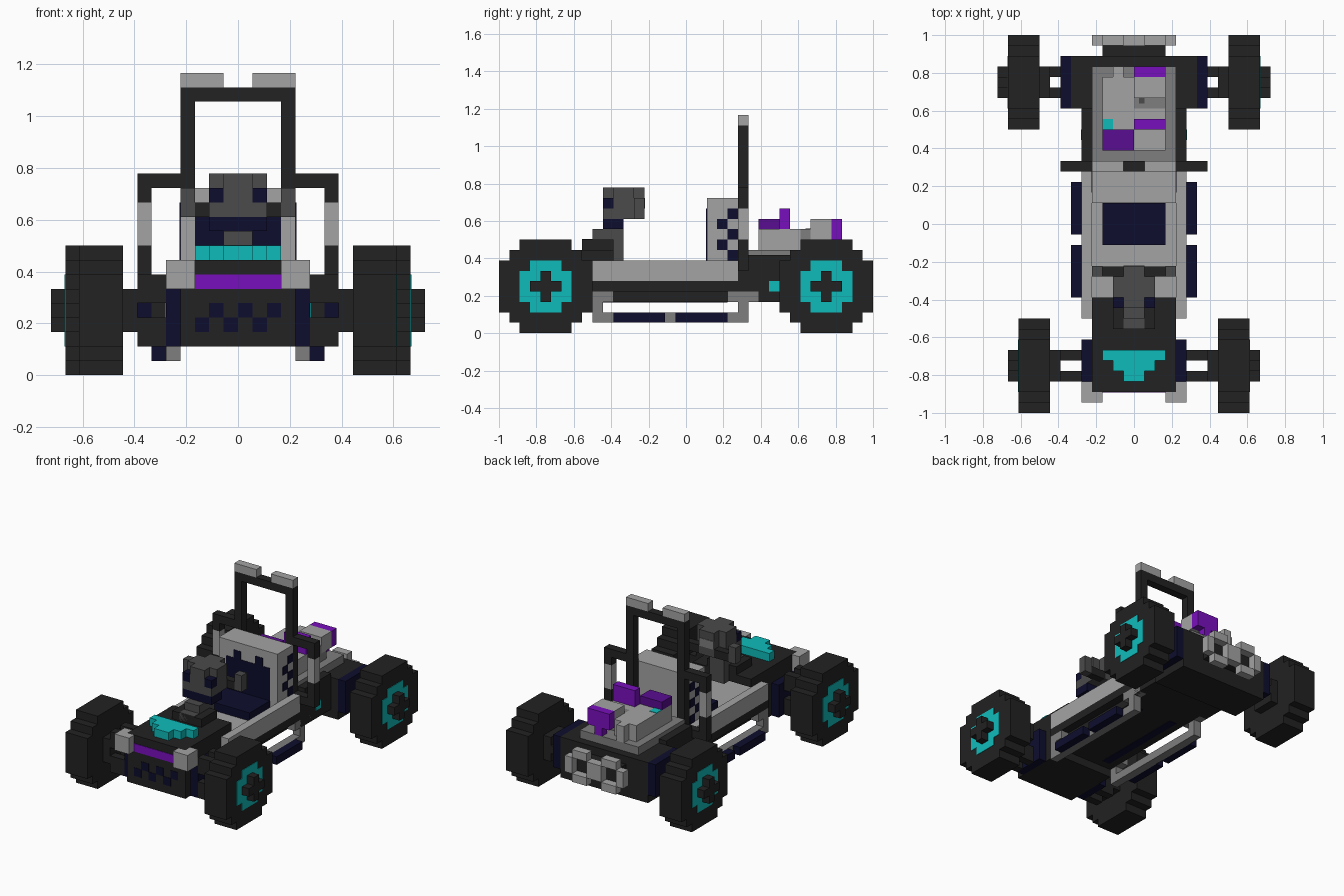
import bpy
import bmesh
from mathutils import Vector

UNIT = 1 / 18  # one block
THIN = 0.06    # painted plate thickness, in blocks

cube = bpy.data.objects.get("Cube")
if cube:
    bpy.data.objects.remove(cube, do_unlink=True)


def material(name, r, g, b):
    mat = bpy.data.materials.new(name)
    mat.use_nodes = True
    mat.diffuse_color = (r, g, b, 1)
    mat.node_tree.nodes["Principled BSDF"].inputs["Base Color"].default_value = (r, g, b, 1)
    return mat


BLACK = material("black", .016, .016, .016)
LIGHT = material("light grey", .37, .37, .37)
MID = material("mid grey", .21, .21, .21)
DARK = material("dark grey", .07, .07, .07)
NAVY = material("navy", .004, .004, .027)
CYAN = material("cyan", .005, .5, .5)
PURPLE = material("purple", .19, .005, .51)
VIOLET = material("deep violet", .1, .004, .28)


def part(name, mat, *boxes, mirror=False):
    """Join boxes given as x, y and z ranges in blocks; optionally mirror over x."""
    bm = bmesh.new()
    todo = list(boxes)
    if mirror:
        todo += [((-x[1], -x[0]), y, z) for x, y, z in boxes]
    for ranges in todo:
        low, high = (Vector(v) * UNIT for v in zip(*ranges))
        verts = bmesh.ops.create_cube(bm, size=1)["verts"]
        for v in verts:
            v.co = [(a + b) / 2 + c * (b - a) for a, b, c in zip(low, high, v.co)]
    mesh = bpy.data.meshes.new(name)
    bm.to_mesh(mesh)
    bm.free()
    mesh.materials.append(mat)
    obj = bpy.data.objects.new(name, mesh)
    bpy.context.collection.objects.link(obj)
    return obj


def disc(x, y, z, shape):
    """Stepped round slab: each (half length, half height) pair is one box."""
    return [(x, (y - a, y + a), (z - b, z + b)) for a, b in shape]


# Wheels, hubs and rims
TYRE = [(4.5, 2.5), (3.5, 3.5), (2.5, 4.5)]
RIM = [(2.5, 1.5), (1.5, 2.5)]
CROSS = [(1.5, .5), (.5, 1.5)]
for label, x, y in (("front", 8, -13.5), ("rear", 9, 13.5)):
    z = 4.5
    part(label + "_tyres", BLACK, *disc((x, x + 3), y, z, TYRE), mirror=True)
    part(label + "_rims", CYAN, *disc((x + 3 - THIN, x + 3 + THIN), y, z, RIM), mirror=True)
    part(label + "_hubs", BLACK, *disc((x + 3, x + 4), y, z, CROSS),
         *disc((x - 1, x), y, z, [(1.5, 1.5)]), mirror=True)

# Suspension
arms = [((5, 7), (y, y + 1), z) for y in (-15, -13) for z in ((2, 4), (5, 7))]
part("front_arms", BLACK, *arms, mirror=True)
part("front_mounts", NAVY, ((4, 5), (-15, -11), (2, 6)), mirror=True)
part("rear_axle", BLACK, ((-6, 6), (11, 16), (2, 7)))
part("rear_mounts", NAVY, ((6, 7), (11, 16), (3, 7)), mirror=True)
part("rear_arms", BLACK, *[((7, 8), (y, y + 1), (4, 5)) for y in (12, 14)], mirror=True)

# Nose and hood
part("nose", BLACK, ((-4, 4), (-16, -9), (2, 8)), ((-4, 4), (-9, -7), (7, 8)),
     ((-2, 2), (-10, -7), (8, 9)))
part("nose_stripe", PURPLE, ((-3, 3), (-16 - THIN, -16), (6, 7)))
part("headlights", LIGHT, ((3, 5), (-17, -16), (6, 8)), ((4, 5), (-16, -15), (6, 8)), mirror=True)
part("hood_crest", CYAN, *[((-w, w), (-16 + w, -15 + w), (8, 9)) for w in (1, 2, 3)])
part("grille", NAVY, *[((x, x + 1), (-16 - THIN, -16), (4 - x % 2, 5 - x % 2))
                       for x in range(-3, 3)])

# Cockpit tub
part("chassis", BLACK, ((-4, 4), (-9, 6), (3, 5)), ((4, 5), (-9, 6), (4, 5)),
     ((-5, -4), (-9, 6), (4, 5)))
part("tub_floor", LIGHT, ((-4, 4), (-9, 5), (5, 6)))
part("tub_walls", LIGHT, ((4, 5), (-9, 5), (5, 7)), mirror=True)
part("belly_strips", NAVY, ((2, 3), (-8, 4), (3 - THIN, 3)), mirror=True)

# Side steps
part("step_frames", MID, ((4, 5), (-9, 6), (1, 2)), ((4, 5), (-9, -8), (1, 4)),
     ((4, 5), (5, 6), (1, 4)), ((4, 5), (-8, -7), (3, 4)), ((4, 5), (4, 7), (3, 4)), mirror=True)
part("step_treads", NAVY, ((5, 6), (-7, -2), (1, 2)), ((5, 6), (-1, 4), (1, 2)), mirror=True)

# Seat
part("seat_cushion", NAVY, ((-3, 3), (-2, 2), (6, 7)))
part("seat_shell", LIGHT, ((-4, 4), (2, 5), (6, 13)))
part("seat_back_pad", NAVY, ((-3, 3), (2 - THIN, 2), (7, 11)),
     *[((x, x + 1), (2 - THIN, 2), (11, 12)) for x in (-2, 1)])
part("seat_side_checks", NAVY,
     *[((4, 4 + THIN), (3 + z % 2, 4 + z % 2), (z, z + 1)) for z in range(7, 12)], mirror=True)

# Steering column and handles
part("steering_column", DARK, ((-1, 1), (-9, -6), (8, 10)), ((-1, 1), (-7, -6), (7, 8)),
     ((-1, 1), (-10, -8), (8, 9 + THIN)))
part("steering_collar", NAVY, ((-2, 2), (-8, -6), (10, 11)))
part("steering_housing", DARK, ((-1, 1), (-8, -4), (11, 14)), ((-2, 2), (-7, -5), (11, 14)),
     ((-2, 2), (-8, -7), (11, 12)))
part("steering_lamps", NAVY, ((1, 2), (-8, -7), (12, 13)), mirror=True)
part("steering_grips", DARK, ((3, 4), (-5, -4), (11, 13)), mirror=True)
part("steering_bar", BLACK, ((-3, 3), (-5, -4 - THIN), (11, 12)))
part("steering_screen", MID, ((-1, 1), (-4, -4 + THIN), (12, 13)))

# Roll bar with lamps and side hoops
part("roll_bar", BLACK, ((3, 4), (5, 6), (5, 20)), ((0, 3), (5, 6), (19, 20)), mirror=True)
part("roll_bar_lamps", LIGHT, ((1, 4), (5, 6), (20, 21)), mirror=True)
part("side_hoops", BLACK, ((4, 7), (5, 6), (13, 14)), ((6, 7), (5, 6), (12, 13)),
     ((6, 7), (5, 6), (6, 9)), ((4, 6), (5, 6), (6, 7)), mirror=True)
part("hoop_sleeves", LIGHT, ((6, 7), (5, 6), (9, 12)), mirror=True)

# Rear body and engine
part("rear_body", BLACK, ((-5, 5), (5, 16), (3, 7)), ((-5, 5), (6, 11), (7, 7.5)))
part("side_marker", CYAN, ((5, 5 + THIN), (8, 9), (4, 5)), mirror=True)
part("rear_deck", MID, ((-4, 4), (6, 15), (7, 8)))
part("engine_block", LIGHT, ((-3, 3), (7, 11), (8, 10)), ((-3, 0), (11, 14), (8, 10)),
     ((0, 3), (12, 14), (9, 11)), ((-2, -1), (14, 15), (8, 10)))
part("engine_core", MID, ((0, 3), (11, 13), (8, 10)))
part("engine_cap", VIOLET, ((-3, 0), (7, 9), (10, 11)))
part("engine_intake", PURPLE, ((0, 3), (9, 10), (10, 12)))
part("engine_fan", PURPLE, ((0, 3), (14, 15), (9, 10)), ((1, 2), (14, 15), (8, 11)),
     ((0, 3), (14, 15), (10, 11)))
part("engine_valve", CYAN, ((-3, -2), (9, 10), (10, 10 + THIN)))
part("engine_vent", DARK, ((.5, 1), (11.5, 12), (10, 10 + THIN)))

# Twin exhaust rings
part("exhaust_mount", BLACK, ((-3, 3), (16, 17), (4, 6)))
part("exhaust_rings", LIGHT, ((1, 3), (17, 18), (3, 4)), ((1, 3), (17, 18), (6, 7)),
     ((0, 1), (17, 18), (4, 6)), ((3, 4), (17, 18), (4, 6)), mirror=True)
